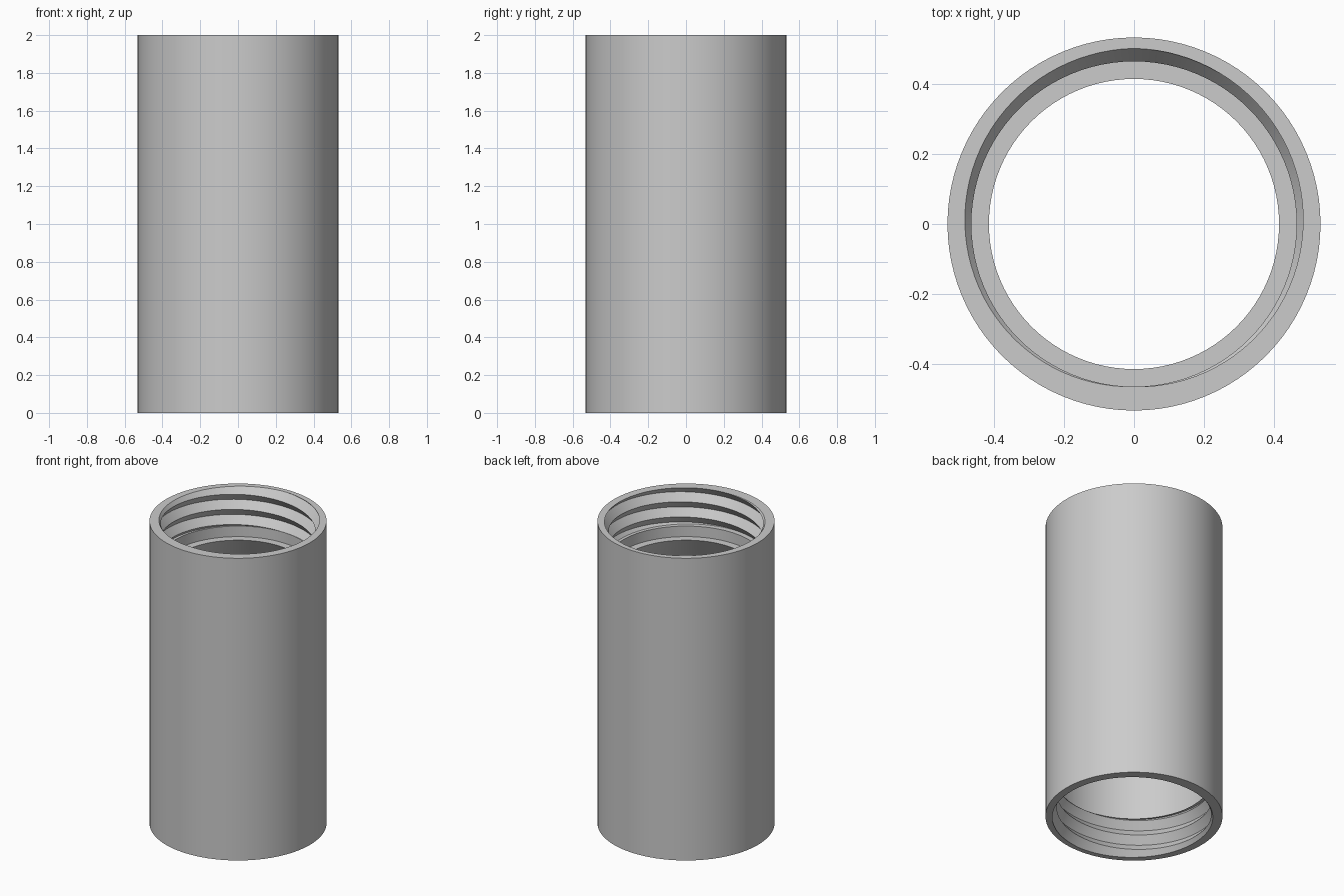
import bpy, bmesh, math

cube = bpy.data.objects.get("Cube")
if cube:
    bpy.data.objects.remove(cube)

SEGMENTS = 96
HEIGHT = 2.0
OUTER, BORE, CREST, ROOT = 0.531, 0.413, 0.463, 0.5
CAVITY = 0.49          # radius of the hollow between the threads
PITCH = 0.1
THREAD = 0.25          # length of each threaded end
LEDGE = HEIGHT - 0.32  # height of the stop ledge

grey = bpy.data.materials.new("plain_grey")
grey.use_nodes = True
grey.diffuse_color = (0.6, 0.6, 0.6, 1)
grey.node_tree.nodes["Principled BSDF"].inputs["Base Color"].default_value = grey.diffuse_color


def thread_rows(angle, low, high, origin, start):
    """Radius and height of a V thread from high to low at one angle."""
    root_z = origin + (angle - start) / math.tau * PITCH
    rows = []
    for k in range(8, -9, -1):
        z = min(max(root_z + k * PITCH / 2, low), high)
        u = ((z - root_z) / PITCH) % 1
        depth = 1 - abs(2 * u - 1)
        rows.append((ROOT - (ROOT - CREST) * depth, z))
    return rows


def section(angle):
    """Closed wall section: outside, upper thread, ledge, cavity, lower thread."""
    return ([(OUTER, 0), (OUTER, HEIGHT)]
            + thread_rows(angle, HEIGHT - THREAD, HEIGHT, HEIGHT, math.pi / 2)
            + [(CREST, HEIGHT - THREAD), (CREST, LEDGE), (BORE, LEDGE),
               (CAVITY, LEDGE - 0.135), (CAVITY, THREAD), (CREST, THREAD)]
            + thread_rows(angle, 0, THREAD, 0, -math.pi / 2))


# Sweep the section around the axis, the threads climbing with the angle
bm = bmesh.new()
columns = []
for i in range(SEGMENTS + 1):
    a = math.tau * i / SEGMENTS
    columns.append([bm.verts.new((r * math.cos(a), r * math.sin(a), z))
                    for r, z in section(a)])
for left, right in zip(columns, columns[1:]):
    for j in range(len(left)):
        n = (j + 1) % len(left)
        bm.faces.new((left[j], right[j], right[n], left[n]))
bmesh.ops.remove_doubles(bm, verts=bm.verts, dist=0.00002)
bmesh.ops.recalc_face_normals(bm, faces=bm.faces)

mesh = bpy.data.meshes.new("threaded_sleeve")
bm.to_mesh(mesh)
bm.free()
mesh.materials.append(grey)
sleeve = bpy.data.objects.new("threaded_sleeve", mesh)
bpy.context.collection.objects.link(sleeve)

bpy.ops.object.select_all(action="DESELECT")
sleeve.select_set(True)
bpy.context.view_layer.objects.active = sleeve
bpy.ops.object.shade_smooth_by_angle(angle=math.radians(15))
